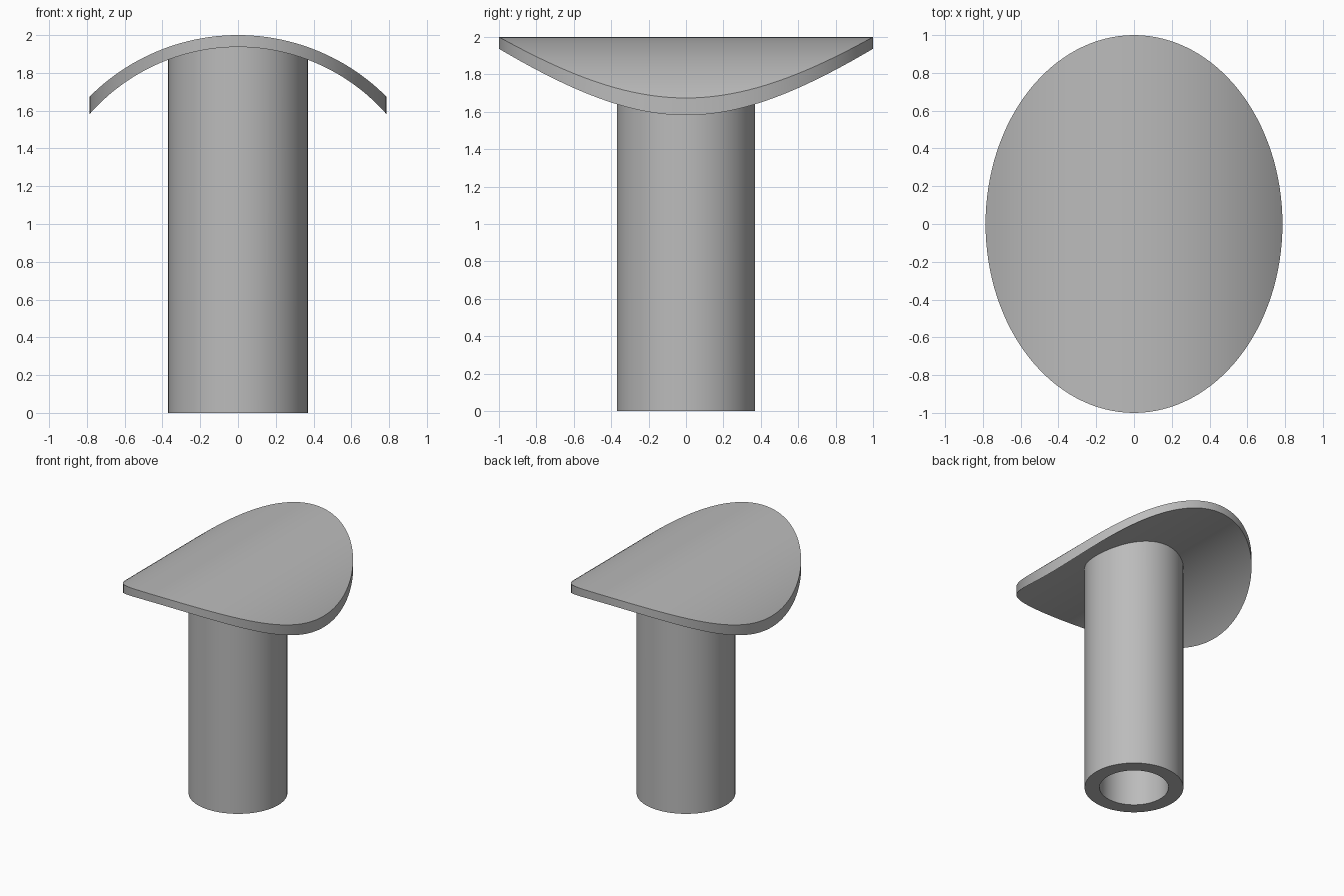
import bpy, bmesh, math

if "Cube" in bpy.data.objects:
    bpy.data.objects.remove(bpy.data.objects["Cube"])

AXIS_Z, R_OUT, R_IN = 0.89, 1.11, 1.047   # curved plate: cylinder about a y axis
HALF_X, HALF_Y = 0.786, 1.0               # elliptical outline of the plate
PIPE_R, BORE_R = 0.37, 0.258

grey = bpy.data.materials.new("plain grey")
grey.diffuse_color = (0.5, 0.5, 0.5, 1)
grey.use_nodes = True
grey.node_tree.nodes["Principled BSDF"].inputs["Base Color"].default_value = grey.diffuse_color


def arc_z(x, r):
    return AXIS_Z + math.sqrt(r * r - x * x)


def finish(name, bm):
    bmesh.ops.recalc_face_normals(bm, faces=bm.faces)
    mesh = bpy.data.meshes.new(name)
    bm.to_mesh(mesh)
    bm.free()
    mesh.materials.append(grey)
    obj = bpy.data.objects.new(name, mesh)
    bpy.context.collection.objects.link(obj)
    bpy.context.view_layer.objects.active = obj
    obj.select_set(True)
    bpy.ops.object.shade_smooth_by_angle(angle=math.radians(30))
    obj.select_set(False)


# Saddle plate: elliptical outline bent over the cylinder, with an upright rim
N = 128
bm = bmesh.new()
loops = []
for r in (R_OUT, R_IN):
    loop = []
    for i in range(N):
        t = 2 * math.pi * i / N
        x = HALF_X * math.cos(t)
        loop.append(bm.verts.new((x, HALF_Y * math.sin(t), arc_z(x, r))))
    loops.append(loop)
    for i in range(N // 2):               # straight strips running along y
        corners = [loop[i], loop[i + 1], loop[-i - 1], loop[-i]]
        bm.faces.new(list(dict.fromkeys(corners)))
top, under = loops
for i in range(N):
    j = (i + 1) % N
    bm.faces.new((top[i], top[j], under[j], under[i]))
finish("saddle_plate", bm)

# Pipe: hollow tube whose top follows the plate, sunk slightly into it
M = 96
bm = bmesh.new()
rings = []
for radius, at_top in ((PIPE_R, 0), (PIPE_R, 1), (BORE_R, 1), (BORE_R, 0)):
    ring = []
    for i in range(M):
        t = 2 * math.pi * i / M
        x = radius * math.cos(t)
        z = arc_z(x, R_IN + 0.02) if at_top else 0
        ring.append(bm.verts.new((x, radius * math.sin(t), z)))
    rings.append(ring)
for k in range(4):
    a, b = rings[k], rings[(k + 1) % 4]
    for i in range(M):
        j = (i + 1) % M
        bm.faces.new((a[i], a[j], b[j], b[i]))
finish("pipe", bm)
